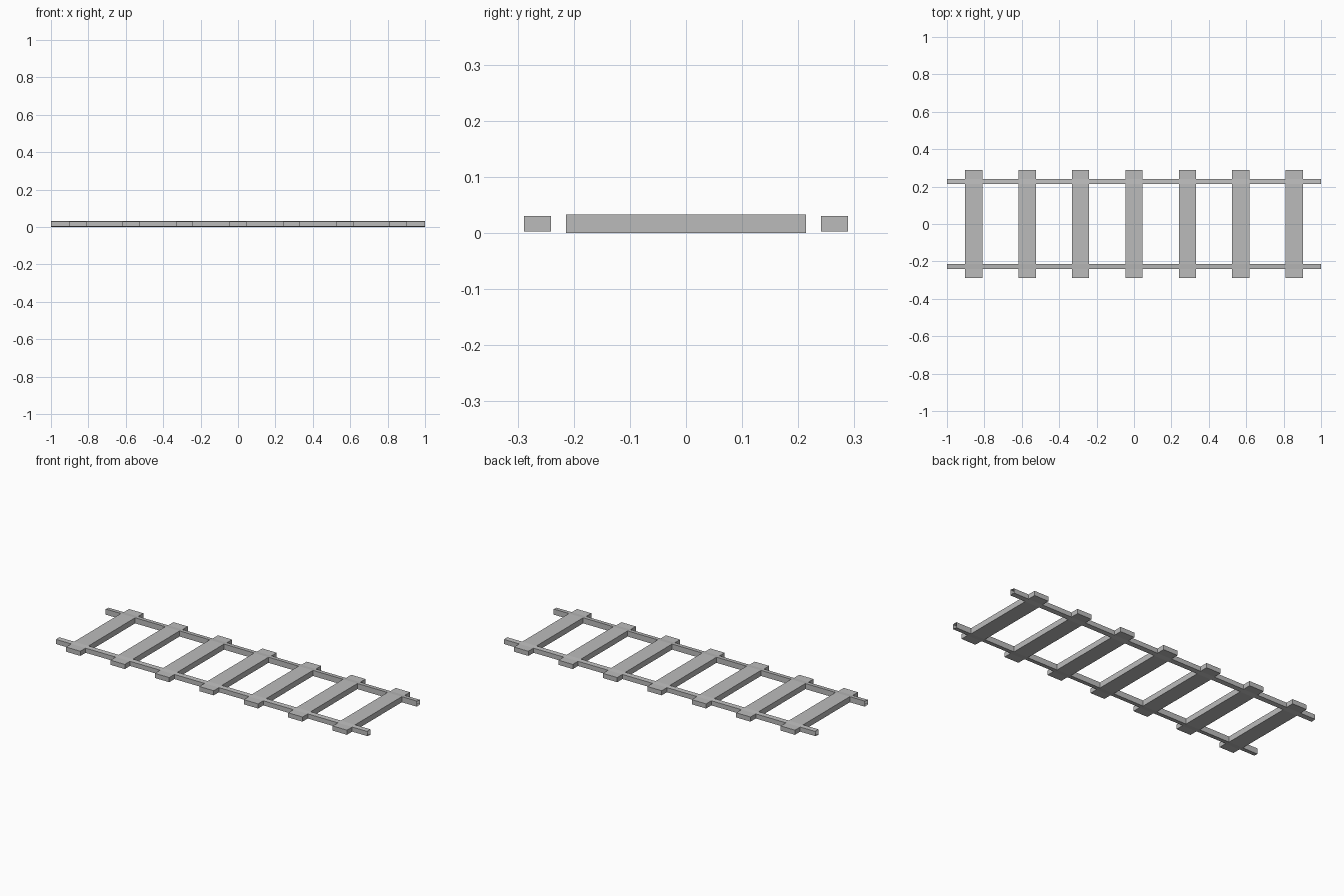
import bpy
import bmesh

cube = bpy.data.objects.get("Cube")
if cube:
    bpy.data.objects.remove(cube, do_unlink=True)

# Plain grey material
grey = bpy.data.materials.new("plain grey")
grey.use_nodes = True
colour = (0.5, 0.5, 0.5, 1)
grey.diffuse_color = colour
grey.node_tree.nodes["Principled BSDF"].inputs["Base Color"].default_value = colour

# Layout: seven sleepers crossing two rails
SLEEPERS, SPACING, HALF_WIDTH = 7, 0.2855, 0.046
xs = [-1.0]
for n in range(SLEEPERS):
    centre = (n - SLEEPERS // 2) * SPACING
    xs += [centre - HALF_WIDTH, centre + HALF_WIDTH]
xs.append(1.0)

# Cross-section half: y, bottom, top (sleeper tip, rail outside, rail inside)
half = [(0.289, 0.003, 0.030), (0.241, 0.003, 0.030), (0.214, 0.0, 0.0325)]
section = [(-y, lo, hi) for y, lo, hi in half] + half[::-1]
RAIL_BANDS = (1, 3)


def filled(i, j):
    """Sleeper columns are solid across; rail bands run the full length."""
    if not (0 <= i < len(xs) - 1 and 0 <= j < len(section) - 1):
        return False
    return i % 2 == 1 or j in RAIL_BANDS


bm = bmesh.new()
cache = {}


def vert(i, j, top):
    key = (i, j, top)
    if key not in cache:
        y, lo, hi = section[j]
        cache[key] = bm.verts.new((xs[i], y, hi if top else lo))
    return cache[key]


def wall(a, b):
    bm.faces.new((vert(*a, 0), vert(*b, 0), vert(*b, 1), vert(*a, 1)))


# One hollow shell: tops, undersides and outer walls, with open rail ends
last = len(xs) - 2
for i in range(last + 1):
    for j in range(len(section) - 1):
        if not filled(i, j):
            continue
        ring = [(i, j), (i + 1, j), (i + 1, j + 1), (i, j + 1)]
        bm.faces.new([vert(*c, 1) for c in ring])
        bm.faces.new([vert(*c, 0) for c in reversed(ring)])
        neighbours = [(i, j - 1), (i + 1, j), (i, j + 1), (i - 1, j)]
        for k, (ni, nj) in enumerate(neighbours):
            if not filled(ni, nj) and 0 <= ni <= last:
                wall(ring[k], ring[(k + 1) % 4])

mesh = bpy.data.meshes.new("track")
bm.to_mesh(mesh)
bm.free()
mesh.materials.append(grey)
track = bpy.data.objects.new("track_rails_and_sleepers", mesh)
bpy.context.collection.objects.link(track)
